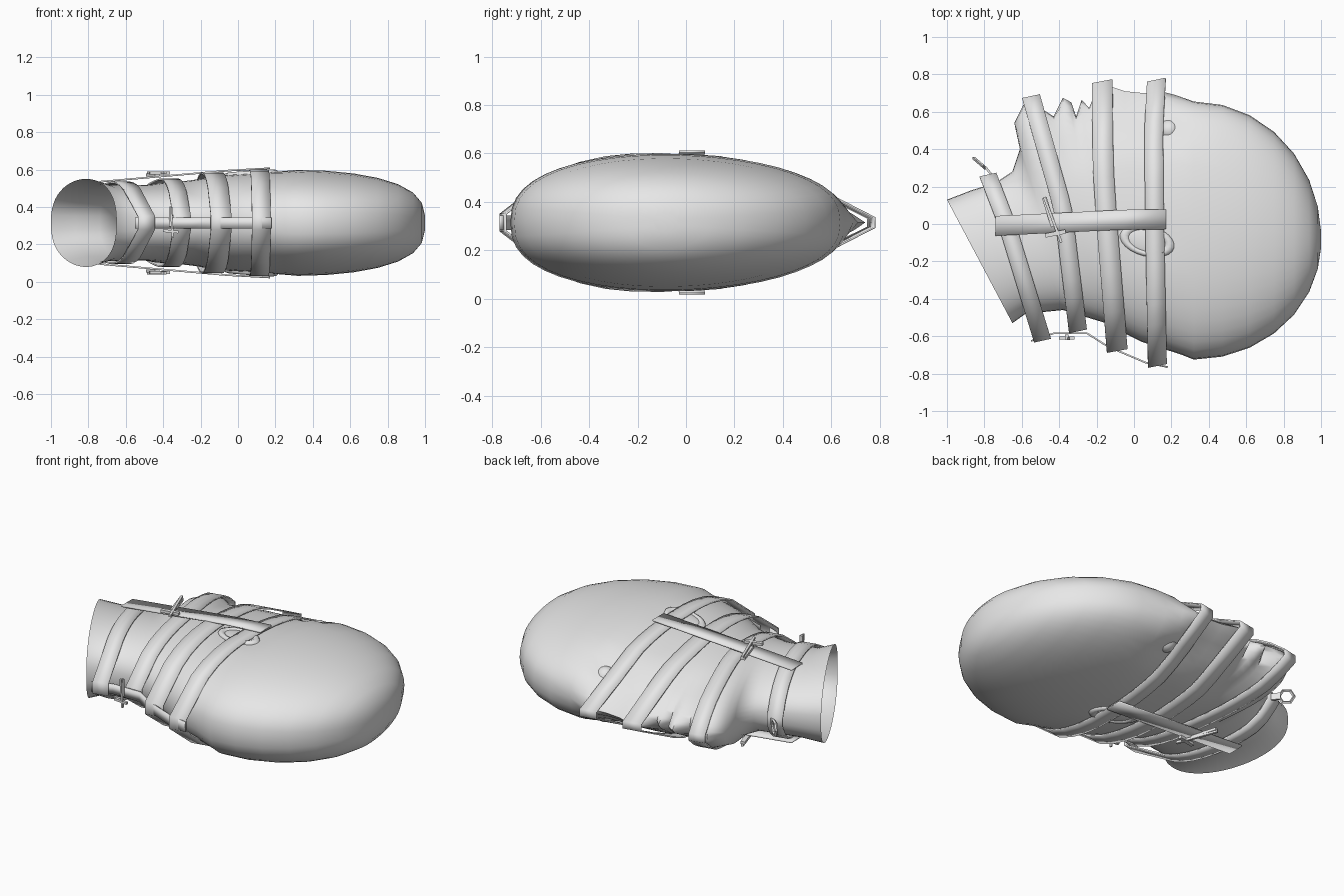
import bpy, bmesh, math
from mathutils import Vector, Matrix
from mathutils.bvhtree import BVHTree

if "Cube" in bpy.data.objects:
    bpy.data.objects.remove(bpy.data.objects["Cube"])

CZ = 0.315  # mid plane height
N = 48      # points round each head section
grey = bpy.data.materials.new("plain_grey")
grey.diffuse_color = (0.8, 0.8, 0.8, 1)
grey.use_nodes = True
grey.node_tree.nodes["Principled BSDF"].inputs["Base Color"].default_value = grey.diffuse_color


def make(name, bm, angle=40):
    bmesh.ops.recalc_face_normals(bm, faces=bm.faces)
    me = bpy.data.meshes.new(name)
    bm.to_mesh(me)
    bm.free()
    me.materials.append(grey)
    ob = bpy.data.objects.new(name, me)
    bpy.context.collection.objects.link(ob)
    bpy.ops.object.select_all(action='DESELECT')
    ob.select_set(True)
    bpy.context.view_layer.objects.active = ob
    bpy.ops.object.shade_smooth_by_angle(angle=math.radians(angle))
    return ob


def lerp(path, v):
    for (a, fa), (b, fb) in zip(path, path[1:]):
        if v <= b:
            break
    return fa + (fb - fa) * (v - a) / (b - a)


# Face outline from throat to brow (x, y), and how far the narrow ridge of lips and nose stands out
front = [(-1.0, .13), (-.87, .18), (-.74, .22), (-.65, .28), (-.61, .40), (-.64, .54),
         (-.59, .63), (-.50, .62), (-.43, .575), (-.38, .585), (-.335, .58), (-.31, .575),
         (-.28, .59), (-.24, .60), (-.20, .60), (-.14, .60), (-.05, .60), (.05, .61),
         (.14, .64), (.22, .66)]
ridges = {6: .01, 9: .09, 10: .07, 12: .075, 13: .02, 14: .12, 15: .14, 16: .11, 17: .09,
          18: .07, 19: .03}
# Nape at a few sections: section number, x, y, half width of the head
nape = [(0, -.65, -.53, .235), (1, -.58, -.48, .205), (3, -.38, -.46, .20),
        (7, -.15, -.53, .22), (14, -.02, -.60, .25), (16, .04, -.63, .26), (20, .32, -.72, .283)]
sections = []
for i, (x, y) in enumerate(front):
    bx, by, hw = (lerp([(k[0], k[c]) for k in nape], i) for c in (1, 2, 3))
    sections.append((x, y, bx, by, hw, ridges.get(i, 0)))
# Rounded skull
for deg in (0, 13, 26, 39, 52, 65, 77, 87):
    s, c = math.sin(math.radians(deg)), math.cos(math.radians(deg))
    x = .32 + .68 * s
    sections.append((x, -.07 + .725 * c, x, -.10 - .625 * c, .283 * c ** .65, 0))

# Soft dents and swellings on both sides: x, y, radius, depth
dents = [(.18, .50, .075, -.035), (-.04, .36, .12, .012), (-.32, .42, .10, -.012),
         (.10, -.08, .10, -.01)]


def section_ring(fx, fy, bx, by, hw, ridge):
    pts = []
    for i in range(N):
        a = 2 * math.pi * i / N
        t = (1 - math.cos(a)) / 2
        s = math.sin(a)
        x, y = fx + (bx - fx) * t, fy + (by - fy) * t
        face = -.66 < fx < .2
        z = hw * abs(s) ** (.9 if face else .8) * (1 - (.13 if face else .06) * math.cos(a))
        if math.cos(a) > 0:
            y += ridge * math.exp(-(z / .055) ** 2)
        if z > .05:
            z += sum(d * math.exp(-((x - dx) ** 2 + (y - dy) ** 2) / r ** 2)
                     for dx, dy, r, d in dents)
        pts.append((x, y, CZ + math.copysign(z, s)))
    return pts


bm = bmesh.new()
rings = [[bm.verts.new(p) for p in section_ring(*s)] for s in sections]
for r0, r1 in zip(rings, rings[1:]):
    for i in range(N):
        j = (i + 1) % N
        bm.faces.new((r0[i], r0[j], r1[j], r1[i]))
bm.faces.new(rings[-1])
tree = BVHTree.FromBMesh(bm)
make("head", bm, 70)


def height(x, y):
    hit = tree.ray_cast(Vector((x, y, 3)), Vector((0, 0, -1)))[0]
    return hit.z - CZ if hit else 0


def taut(points):
    """Upper convex hull, so a strap bridges the hollows."""
    hull = []
    for p in sorted(points):
        while len(hull) > 1 and ((hull[-1][0] - hull[-2][0]) * (p[1] - hull[-2][1])
                                 >= (hull[-1][1] - hull[-2][1]) * (p[0] - hull[-2][0])):
            hull.pop()
        hull.append(p)
    return hull


def ribbon(name, edges, closed=False):
    bm = bmesh.new()
    rows = [(bm.verts.new(p), bm.verts.new(q)) for p, q in edges]
    for a, b in zip(rows, rows[1:] + rows[:1] if closed else rows[1:]):
        bm.faces.new((a[0], a[1], b[1], b[0]))
    mod = make(name, bm, 30).modifiers.new("thickness", 'SOLIDIFY')
    mod.thickness = .009
    mod.offset = 0


# Straps looping round the head: (y, x) centre line from back to front, and width
loops = {
    "neck_strap": ([(-.62, -.49), (0, -.68), (.26, -.78)], .09),
    "chin_strap": ([(-.57, -.30), (.08, -.38), (.68, -.55)], .095),
    "nose_strap": ([(-.675, -.09), (0, -.145), (.3, -.165), (.76, -.17)], .11),
    "eye_strap": ([(-.755, .125), (0, .11), (.5, .105), (.768, .12)], .10)}
for name, (path, w) in loops.items():
    y0, y1 = path[0][0], path[-1][0]
    pts = [(y0, .035), (y1, .02)]
    for i in range(1, 14):
        y = y0 + (y1 - y0) * i / 14
        x = lerp(path, y)
        h = max(height(x + k * w, y) for k in (-.5, 0, .5))
        if h > .02:
            pts.append((y, h + .012))
    hull = taut(pts)
    ring = hull + [(y, -h) for y, h in reversed(hull)]
    ribbon(name, [((lerp(path, y) - w / 2, y - .01, CZ + h),
                   (lerp(path, y) + w / 2, y + .01, CZ + h)) for y, h in ring], True)

# Long straps down both sides
mid = [(-.74, -.01), (-.4, .02), (.17, .025)]
side = taut([(x, max(height(x, lerp(mid, x) + k) for k in (-.05, 0, .05)) + .024)
             for x in (-.74 + .91 * i / 12 for i in range(13))])
for s, name in ((1, "side_strap_upper"), (-1, "side_strap_lower")):
    ribbon(name, [((x, lerp(mid, x) - .053, CZ + s * h), (x, lerp(mid, x) + .053, CZ + s * h))
                  for x, h in side])

# Strap down the back of the head
back = [(-.55, -.625), (-.43, -.585), (-.25, -.585), (-.14, -.655), (.06, -.74), (.18, -.765)]
ribbon("back_strap", [((x, y, CZ - .03), (x, y, CZ + .03)) for x, y in back])


def box(bm, size, loc, rot=0):
    m = Matrix.Translation(loc) @ Matrix.Rotation(rot, 4, 'Z') @ Matrix.Diagonal((*size, 1))
    bmesh.ops.create_cube(bm, size=1, matrix=m)


def buckle(name, matrix):
    bm = bmesh.new()
    box(bm, (.026, .16, .016), (0, .035, .01))           # bar
    box(bm, (.014, .26, .014), (.008, -.01, .022), .06)  # prong
    box(bm, (.11, .022, .016), (0, -.085, .02), -.1)     # cross piece
    bm.transform(matrix)
    make(name, bm, 30)


hs = lerp(side, -.44)
for s, name in ((1, "upper_buckle"), (-1, "lower_buckle")):
    buckle(name, Matrix.Translation((0, 0, CZ)) @ Matrix.Diagonal((1, 1, s, 1))
           @ Matrix.Translation((-.445, .03, hs)) @ Matrix.Rotation(.3, 4, 'Z'))
buckle("back_buckle", Matrix.Translation((-.36, -.59, CZ + .01))
       @ Matrix.Rotation(math.pi / 2, 4, 'X') @ Matrix.Diagonal((.75, .65, 1, 1)))


def hoop(bm, matrix, big, small, n, m):
    """Ring of n segments around local z."""
    grid = []
    for i in range(n):
        turn = matrix @ Matrix.Rotation(2 * math.pi * i / n, 4, 'Z')
        grid.append([bm.verts.new(turn @ Vector((big + small * math.cos(b), 0,
                                                 small * math.sin(b))))
                     for b in (2 * math.pi * k / m for k in range(m))])
    for i in range(n):
        for k in range(m):
            p, q = grid[i], grid[(i + 1) % n]
            bm.faces.new((p[k], q[k], q[(k + 1) % m], p[(k + 1) % m]))


# Throat ring with its short tab
bm = bmesh.new()
hoop(bm, Matrix.Translation((-.825, .325, CZ))
     @ Vector((.6, .7, 0)).to_track_quat('Z', 'Y').to_matrix().to_4x4(), .042, .009, 6, 4)
box(bm, (.07, .012, .04), (-.775, .28, CZ), -.9)
make("throat_ring", bm, 30)

# Eyes and ears on both sides
for s, tag in ((1, "upper"), (-1, "lower")):
    bm = bmesh.new()
    bmesh.ops.create_uvsphere(bm, u_segments=20, v_segments=12, radius=.06,
                              matrix=Matrix.Translation((.19, .50, CZ + s * .105)))
    make("eye_" + tag, bm, 60)
    bm = bmesh.new()
    place = (Matrix.Translation((.07, -.09, CZ + s * .258)) @ Matrix.Rotation(-.25, 4, 'Z')
             @ Matrix.Rotation(-s * .07, 4, 'Y'))
    bmesh.ops.create_uvsphere(bm, u_segments=20, v_segments=10, radius=1,
                              matrix=place @ Matrix.Diagonal((.13, .075, .018, 1)))
    hoop(bm, place @ Matrix.Diagonal((1.45, .8, 1, 1)), .085, .02, 24, 8)
    make("ear_" + tag, bm, 60)
